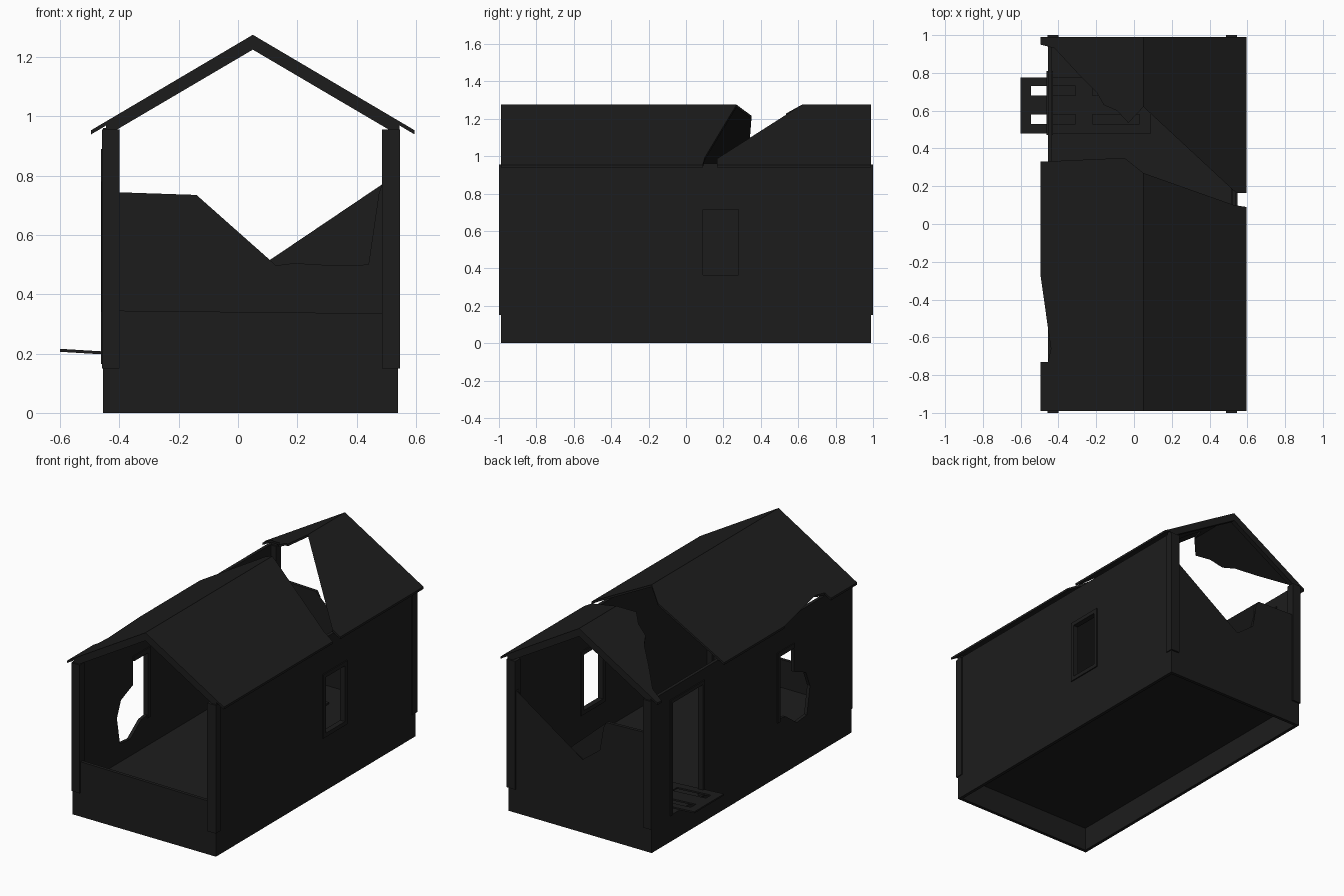
import bpy, bmesh
from mathutils import Vector

if "Cube" in bpy.data.objects:
    bpy.data.objects.remove(bpy.data.objects["Cube"])

mat = bpy.data.materials.new("charred_wood")
mat.diffuse_color = (0.012, 0.012, 0.012, 1)
mat.use_nodes = True
mat.node_tree.nodes["Principled BSDF"].inputs["Base Color"].default_value = mat.diffuse_color


def prism(name, pts, place, offset):
    """Extrude a 2D outline, placed in 3D by place(), along offset."""
    bm = bmesh.new()
    off = Vector(offset)
    a = [bm.verts.new(place(*p)) for p in pts]
    b = [bm.verts.new(v.co + off) for v in a]
    bm.faces.new(a)
    bm.faces.new(b[::-1])
    n = len(a)
    for i in range(n):
        j = (i + 1) % n
        bm.faces.new((a[j], a[i], b[i], b[j]))
    bmesh.ops.triangulate(bm, faces=[f for f in bm.faces if len(f.verts) > 4])
    bmesh.ops.recalc_face_normals(bm, faces=bm.faces)
    me = bpy.data.meshes.new(name)
    bm.to_mesh(me)
    bm.free()
    me.materials.append(mat)
    ob = bpy.data.objects.new(name, me)
    bpy.context.collection.objects.link(ob)
    return ob


def box(name, x0, x1, y0, y1, z0, z1):
    return prism(name, [(x0, y0), (x1, y0), (x1, y1), (x0, y1)],
                 lambda x, y: (x, y, z0), (0, 0, z1 - z0))


def cut(target, cutter):
    m = target.modifiers.new("opening", 'BOOLEAN')
    m.operation = 'DIFFERENCE'
    m.solver = 'EXACT'
    m.object = cutter
    cutter.hide_render = True
    cutter.hide_viewport = True
    cutter.display_type = 'WIRE'


CX = 0.045          # house centre line
L, R = -0.455, 0.54  # outer wall planes
T = 0.02            # wall thickness

# foundation skirt, open underneath, and floor
for name, x0, x1 in (("skirt_left", L, L + T), ("skirt_right", R - T, R)):
    box(name, x0, x1, -0.99, 0.99, 0, 0.15)
for name, y0, y1 in (("skirt_front", -0.99, -0.97), ("skirt_back", 0.97, 0.99)):
    box(name, L + T, R - T, y0, y1, 0, 0.15)
box("floor", L + T, R - T, -0.97, 0.97, 0.15, 0.165)

# side walls with openings
left_wall = box("left_wall", L, L + T, -0.99, 0.99, 0.15, 0.96)
right_wall = box("right_wall", R - T, R, -0.99, 0.99, 0.15, 0.96)
cut(left_wall, box("door_cutter", L - 0.1, L + 0.1, 0.49, 0.79, 0.165, 0.87))
hole = [(-0.27, 0.76), (-0.42, 0.75), (-0.42, 0.60), (-0.54, 0.55), (-0.58, 0.45),
        (-0.55, 0.28), (-0.45, 0.27), (-0.34, 0.35), (-0.27, 0.36)]
cut(left_wall, prism("broken_window_cutter", hole, lambda y, z: (L - 0.1, y, z), (0.2, 0, 0)))
cut(right_wall, box("window_cutter", R - 0.1, R + 0.1, 0.085, 0.28, 0.365, 0.715))


def frame(name, x, y0, y1, z0, z1, w, sill=True):
    """Rectangular trim around an opening in a side wall."""
    xa, xb = x - 0.017, x + 0.017
    box(name + "_jamb_a", xa, xb, y0, y0 + w, z0, z1)
    box(name + "_jamb_b", xa, xb, y1 - w, y1, z0, z1)
    box(name + "_head", xa, xb, y0 + w, y1 - w, z1 - w, z1)
    if sill:
        box(name + "_sill", xa, xb, y0 + w, y1 - w, z0, z0 + w)


frame("window_frame", R - T / 2, 0.065, 0.305, 0.34, 0.74, 0.025)
frame("door_frame", L + T / 2, 0.47, 0.81, 0.165, 0.89, 0.022, False)
# surviving trim of the smashed window
box("broken_window_jamb", L - 0.005, L + 0.027, -0.28, -0.255, 0.34, 0.78)
box("broken_window_head", L - 0.005, L + 0.027, -0.42, -0.28, 0.75, 0.78)

# low front wall and jagged back wall
front = [(L + T, 0.15), (R - T, 0.15), (R - T, 0.335), (L + T, 0.345)]
prism("front_low_wall", front, lambda x, z: (x, -0.99, z), (0, T, 0))
jag = [(L + T, 0.15), (R - T, 0.15), (R - T, 0.78), (0.485, 0.77), (0.475, 0.74),
       (0.47, 0.64), (0.44, 0.50), (0.39, 0.437), (0.325, 0.497), (0.265, 0.48),
       (0.19, 0.505), (0.11, 0.495), (0.035, 0.452), (-0.055, 0.48), (-0.095, 0.55),
       (-0.12, 0.64), (-0.12, 0.70), (-0.14, 0.735), (L + T, 0.745)]
prism("broken_back_wall", jag, lambda x, z: (x, 0.97, z), (0, T, 0))

# corner posts
for side, x0, x1 in (("left", -0.458, -0.40), ("right", 0.486, 0.546)):
    for end, y0, y1 in (("front", -1.0, -0.95), ("back", 0.95, 1.0)):
        box(f"corner_post_{end}_{side}", x0, x1, y0, y1, 0.15, 0.955)

# roof sheets, broken into front and back pieces on each slope
RX, TOP, SLOPE = 0.05, 1.275, 0.59


def on_roof(x, y):
    return (x, y, TOP - SLOPE * abs(x - RX))


roof = {
    "roof_right_front": [(0.595, -0.99), (0.595, 0.09), (0.53, 0.10), (RX, 0.27), (RX, -0.99)],
    "roof_right_back": [(0.595, 0.99), (RX, 0.99), (RX, 0.62), (0.10, 0.72), (0.13, 0.78),
                        (0.23, 0.75), (0.54, 0.165), (0.595, 0.165)],
    "roof_left_front": [(RX, -0.99), (RX, 0.27), (-0.05, 0.35), (-0.495, 0.33),
                        (-0.495, -0.27), (-0.44, -0.265), (-0.16, -0.10), (-0.08, -0.21),
                        (-0.44, -0.66), (-0.455, -0.73), (-0.495, -0.73), (-0.495, -0.99)],
    "roof_left_back": [(RX, 0.99), (-0.495, 0.99), (-0.495, 0.95), (-0.42, 0.93),
                       (-0.30, 0.80), (-0.20, 0.70), (-0.16, 0.63), (-0.09, 0.60),
                       (-0.03, 0.535), (RX, 0.62)],
}
for name, pts in roof.items():
    prism(name, pts, on_roof, (0, 0, -0.014))

# gable rafters under the roof ends
for end, y in (("front", -0.99), ("back", 0.96)):
    for side, x in (("left", -0.445), ("right", 0.545)):
        zt = TOP - 0.014 - SLOPE * abs(x - RX)
        prism(f"gable_rafter_{end}_{side}",
              [(RX, TOP - 0.014), (x, zt), (x, zt - 0.035), (RX, TOP - 0.05)],
              lambda a, b: (a, y, b), (0, 0.03, 0))

# fallen door lying through the doorway, panels knocked out
def on_door(x, y):
    return (x, y, 0.216 - 0.06 * (x + 0.6))


def plank(name, x0, x1, y0, y1):
    prism(name, [(x0, y0), (x1, y0), (x1, y1), (x0, y1)], on_door, (0, 0, -0.01))


for i, (y0, y1) in enumerate(((0.48, 0.53), (0.58, 0.68), (0.73, 0.775))):
    plank(f"fallen_door_stile_{i + 1}", -0.6, 0.09, y0, y1)
for i, (x0, x1) in enumerate(((-0.6, -0.545), (-0.31, -0.22), (0.03, 0.09))):
    for j, (y0, y1) in enumerate(((0.53, 0.58), (0.68, 0.73))):
        plank(f"fallen_door_rail_{i + 1}_{j + 1}", x0, x1, y0, y1)
